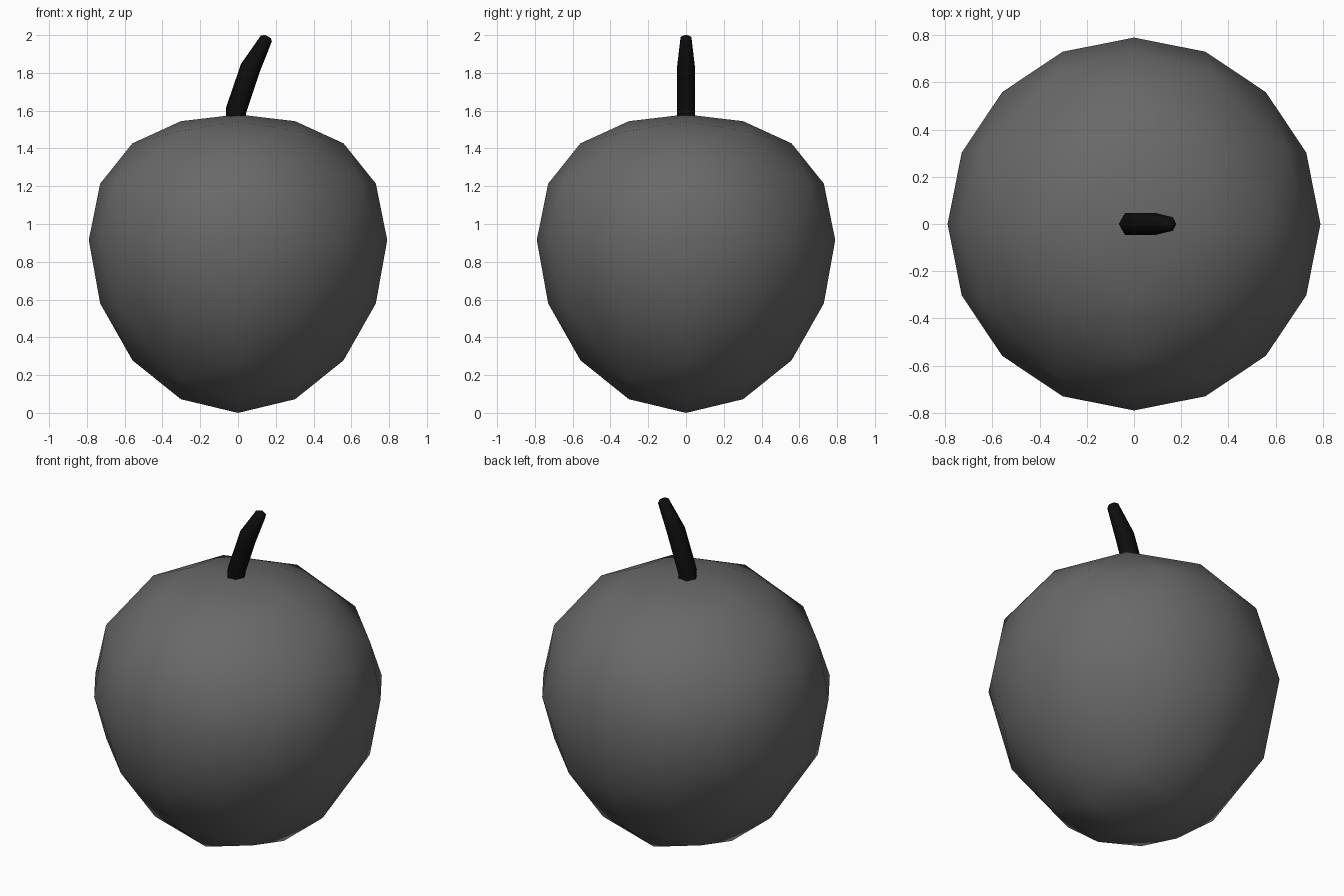
import bpy, bmesh, math
from mathutils import Vector

cube = bpy.data.objects.get("Cube")
if cube:
    bpy.data.objects.remove(cube, do_unlink=True)


def material(name, value):
    m = bpy.data.materials.new(name)
    m.use_nodes = True
    color = (value, value, value, 1)
    m.diffuse_color = color
    m.node_tree.nodes["Principled BSDF"].inputs["Base Color"].default_value = color
    return m


def finish(bm, name, mat):
    bmesh.ops.recalc_face_normals(bm, faces=bm.faces[:])
    mesh = bpy.data.meshes.new(name)
    bm.to_mesh(mesh)
    bm.free()
    mesh.materials.append(mat)
    obj = bpy.data.objects.new(name, mesh)
    bpy.context.collection.objects.link(obj)
    return obj


# Fruit body: octahedron subdivided twice onto a sphere, then swollen upward
RADIUS = 0.79
bm = bmesh.new()
for axis in range(3):
    for sign in (-1, 1):
        p = Vector((0, 0, 0))
        p[axis] = sign
        bm.verts.new(p)
bmesh.ops.convex_hull(bm, input=bm.verts[:])
for level in range(2):
    bmesh.ops.subdivide_edges(bm, edges=bm.edges[:], cuts=1, use_grid_fill=True)
    for v in bm.verts:
        v.co.normalize()
for v in bm.verts:
    x, y, z = v.co
    swell = (1 - z * z) * (0.125 + 0.045 * z)
    v.co = (RADIUS * x, RADIUS * y, RADIUS * (1 + z) + swell)
body = finish(bm, "fruit_body", material("dark grey skin", 0.14))
body.data.shade_smooth()

# Stem: hexagonal rings along a leaning path; (x, z, radius, lean in degrees)
SIDES = 6
path = [(-0.012, 1.50, 0.053, 5), (-0.011, 1.60, 0.055, 14),
        (0.065, 1.825, 0.054, 24), (0.15, 1.982, 0.033, 27),
        (0.157, 1.993, 0.018, 27)]
bm = bmesh.new()
rings = []
for x, z, r, lean in path:
    t = math.radians(lean)
    ring = []
    for i in range(SIDES):
        a = math.tau * i / SIDES
        across = r * math.cos(a)
        ring.append(bm.verts.new((x + across * math.cos(t), r * math.sin(a),
                                  z - across * math.sin(t))))
    rings.append(ring)
for low, high in zip(rings, rings[1:]):
    for i in range(SIDES):
        j = (i + 1) % SIDES
        bm.faces.new((low[i], low[j], high[j], high[i]))
bm.faces.new(rings[0])
bm.faces.new(rings[-1])
stem = finish(bm, "stem", material("black stem", 0.004))
bpy.ops.object.select_all(action="DESELECT")
stem.select_set(True)
bpy.context.view_layer.objects.active = stem
bpy.ops.object.shade_smooth_by_angle(angle=math.radians(65))
